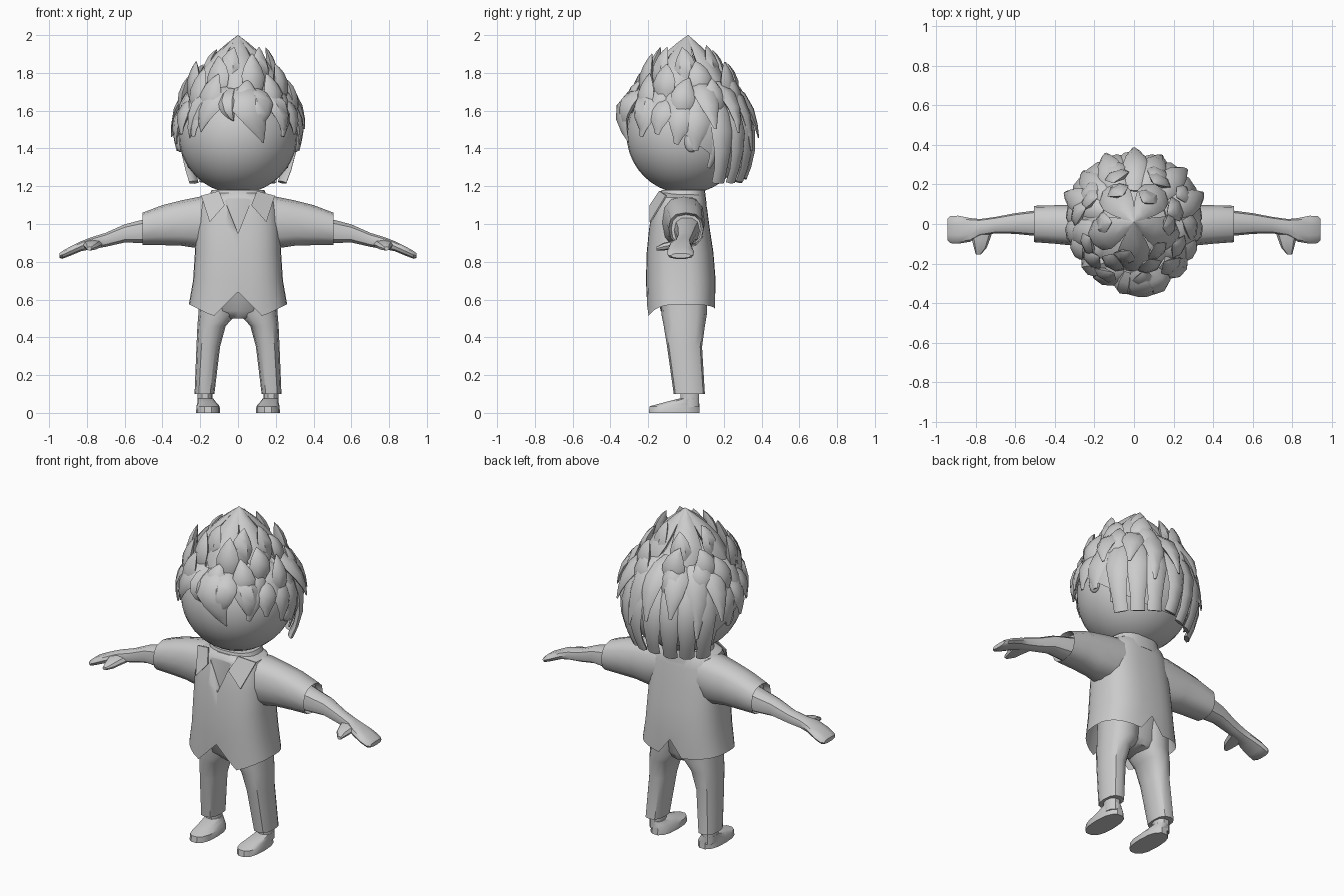
import bpy, bmesh, math, random
from math import sin, cos, pi, radians
from mathutils import Vector

random.seed(4)
if "Cube" in bpy.data.objects:
    bpy.data.objects.remove(bpy.data.objects["Cube"])

grey = bpy.data.materials.new("plain grey")
grey.use_nodes = True
grey.diffuse_color = (0.6, 0.6, 0.6, 1)
grey.node_tree.nodes["Principled BSDF"].inputs["Base Color"].default_value = (0.6, 0.6, 0.6, 1)

HEAD = Vector((0, 0, 1.475))


def finish(bm, name, angle=40):
    bmesh.ops.recalc_face_normals(bm, faces=bm.faces)
    mesh = bpy.data.meshes.new(name)
    bm.to_mesh(mesh)
    bm.free()
    ob = bpy.data.objects.new(name, mesh)
    bpy.context.collection.objects.link(ob)
    mesh.materials.append(grey)
    bpy.ops.object.select_all(action='DESELECT')
    ob.select_set(True)
    bpy.context.view_layer.objects.active = ob
    bpy.ops.object.shade_smooth_by_angle(angle=radians(angle))
    return ob


def skin_rings(bm, rings):
    """Join rings of points into a closed tube."""
    loops = [[bm.verts.new(p) for p in ring] for ring in rings]
    n = len(loops[0])
    for a, b in zip(loops, loops[1:]):
        for i in range(n):
            j = (i + 1) % n
            bm.faces.new((a[i], a[j], b[j], b[i]))
    for ring in (loops[0], loops[-1]):
        mid = bm.verts.new(sum((v.co for v in ring), Vector()) / n)
        for i in range(n):
            bm.faces.new((ring[i], ring[(i + 1) % n], mid))


def loft(name, axis, sections, sides=12, power=0.8, shape=None, angle=40):
    """Sections are (position, u low, u high, v low, v high) across the axis."""
    def place(s, u, v):
        return Vector({'x': (s, u, v), 'y': (u, s, v), 'z': (u, v, s)}[axis])
    rings = []
    for s, u0, u1, v0, v1 in sections:
        ring = []
        for i in range(sides):
            a = 2 * pi * i / sides
            c, d = (math.copysign(abs(f) ** power, f) for f in (cos(a), sin(a)))
            ring.append(place(s, (u0 + u1) / 2 + c * (u1 - u0) / 2, (v0 + v1) / 2 + d * (v1 - v0) / 2))
        rings.append(ring)
    if shape:
        shape(rings)
    bm = bmesh.new()
    skin_rings(bm, rings)
    return finish(bm, name, angle)


def plate(name, points, push, thick=0.008):
    """Flat polygon thickened along push."""
    bm = bmesh.new()
    n = len(points)
    a = [bm.verts.new(p) for p in points]
    b = [bm.verts.new(Vector(p) + Vector(push) * thick) for p in points]
    bm.faces.new(a)
    bm.faces.new(b)
    for i in range(n):
        bm.faces.new((a[i], a[(i + 1) % n], b[(i + 1) % n], b[i]))
    return finish(bm, name, 20)


def ball(name, radius, centre, scale=(1, 1, 1), cut=None):
    bm = bmesh.new()
    bmesh.ops.create_uvsphere(bm, u_segments=32, v_segments=20, radius=radius)
    bmesh.ops.scale(bm, vec=scale, verts=bm.verts)
    bmesh.ops.translate(bm, vec=centre, verts=bm.verts)
    if cut:
        bmesh.ops.bisect_plane(bm, geom=bm.verts[:] + bm.edges[:] + bm.faces[:],
                               plane_co=cut[0], plane_no=cut[1], clear_inner=True)
    return finish(bm, name)


def polar(az, el, r):
    """Point round the head; azimuth 0 is the front, 90 the model's left."""
    a, e = radians(az), radians(el)
    return HEAD + Vector((sin(a) * cos(e), -cos(a) * cos(e), sin(e))) * r


def lock(bm, root, mid, tip, width, thick, upright=False, end=.02):
    """Leaf of hair along a curve through three control points."""
    out = mid - HEAD
    if upright:
        out = Vector((out.x, out.y, 0))
    rings = []
    for t, w in ((0, .55), (.2, .92), (.42, 1), (.65, .75), (.85, .38), (1, .02)):
        w = max(w, end)
        p = root * (1 - t) ** 2 + mid * 2 * t * (1 - t) + tip * t * t
        tan = ((mid - root) * (1 - t) + (tip - mid) * t).normalized()
        side = tan.cross(out).normalized()
        nor = side.cross(tan)
        rings.append([p + side * cos(k * pi / 3) * width * w + nor * sin(k * pi / 3) * thick * w
                      for k in range(6)])
    skin_rings(bm, rings)


# Head, ears and neck
ball("head", 0.315, HEAD)
for s, side in ((1, "left"), (-1, "right")):
    ball(side + "_ear", 0.05, (s * 0.305, 0.03, 1.44), (0.5, 0.8, 1.2))
loft("neck", 'z', [(1.05, -.09, .09, -.11, .07), (1.22, -.09, .09, -.1, .08)])

# Hair cap, lower at the back
ball("hair_cap", 0.332, HEAD, cut=((0, 0, 1.47), (0, 0.78, 1)))

# Long blunt locks down the back, with shorter ones over them
bm = bmesh.new()
for k in range(7):
    az = 126 + k * 18
    lock(bm, polar(az, 36, .33), polar(az + random.uniform(-4, 4), -3, .405),
         polar(az, -40 + random.uniform(-2, 4), .385), .068, .028, end=.6)
for k in range(7):
    az = 114 + k * 22
    lock(bm, polar(az, 60, .33), polar(az + random.uniform(-8, 8), 32, .41),
         polar(az, -4 + random.uniform(-14, 10), .385), .068, .03, end=.12)
finish(bm, "back_locks")

# Side locks over the temples
bm = bmesh.new()
for s in (1, -1):
    for az, e0, e1, w in ((50, 36, -2, .06), (68, 34, 0, .065), (86, 30, -9, .065), (104, 30, -15, .07),
                          (120, 30, -32, .06), (58, 55, 20, .06), (82, 54, 14, .07), (106, 54, 4, .065)):
        j = random.uniform(-6, 6)
        lock(bm, polar(s * az, e0, .32), polar(s * az + j, (e0 + e1) / 2, .352),
             polar(s * (az - 5), e1, .335), w, .026, end=.2)
finish(bm, "side_locks")

# Fringe: the big central tuft and sweeping locks
bm = bmesh.new()
for a0, e0, a1, e1, a2, e2, r, w in (
        (-2, 44, 10, 24, 24, -8, .44, .095), (20, 44, 24, 24, 16, 2, .43, .07),
        (-8, 44, -12, 22, -4, 12, .40, .055), (-12, 44, -32, 28, -36, 2, .38, .075),
        (-32, 44, -46, 24, -50, -4, .37, .065), (35, 44, 46, 22, 46, 0, .38, .07)):
    lock(bm, polar(a0, e0, .33), polar(a1, e1, r), polar(a2, e2, .335), w, .035)
finish(bm, "fringe")

# Upright spikes in rings over the crown
bm = bmesh.new()
for count, start, e0, em, rm, e1, r1, w in ((10, 14, 22, 38, .375, 52, .405, .065),
                                            (8, 22, 38, 52, .40, 62, .455, .065),
                                            (6, 35, 54, 65, .42, 73, .49, .06)):
    for k in range(count):
        az = start + 360 * k / count + random.uniform(-9, 9)
        rise = random.uniform(-4, 4)
        lock(bm, polar(az, e0 + rise, .32), polar(az, em + rise, rm),
             polar(az + random.uniform(-9, 9), e1 + rise, r1 + random.uniform(-.03, .025)), w, .03, True)
# Broad leaves meeting at the peak
for k in range(5):
    lock(bm, polar(72 * k, 46, .32), polar(72 * k, 68, .39), Vector((0, .01, 2.0)), .085, .04, True)
finish(bm, "crown_spikes")


# Shirt body with pointed hem and a hollow underside
def hem(rings):
    for p in rings[1]:
        x = abs(p.x)
        if p.y < -0.02:
            p.z = .64 - x if x < .13 else .51 + (x - .13) * .5
        else:
            p.z = .65 - 2.0 * x if x < .05 else .55 + (x - .05) * .12


shirt = loft("shirt", 'z', [
    (.72, -.22, .22, -.185, .13),
    (.56, -.26, .26, -.208, .155), (.7, -.238, .238, -.212, .157), (.85, -.228, .228, -.208, .145),
    (.98, -.222, .222, -.195, .125), (1.08, -.21, .21, -.18, .112), (1.14, -.185, .185, -.165, .1),
    (1.165, -.13, .13, -.14, .09)], sides=32, power=.75, shape=hem)

# Open neckline cut into the shirt
cutter = plate("neckline_cutter", [(-.1, -.3, 1.2), (.1, -.3, 1.2), (0, -.3, .95)], (0, 1, 0), .135)
cutter.hide_render = True
mod = shirt.modifiers.new("neckline", 'BOOLEAN')
mod.operation, mod.object, mod.solver = 'DIFFERENCE', cutter, 'EXACT'
bpy.context.view_layer.objects.active = shirt
bpy.ops.object.modifier_apply(modifier="neckline")
bpy.data.objects.remove(cutter)

# Collar band
loft("collar_band", 'z', [(1.1, -.17, .17, -.15, .11), (1.18, -.14, .14, -.13, .1)], sides=24)

# Hips
loft("hips", 'z', [(.5, -.06, .06, -.1, .08), (.54, -.18, .18, -.135, .1), (.74, -.2, .2, -.165, .115)])

for s, side in ((1, "left_"), (-1, "right_")):
    def span(x0, x1):
        return (min(s * x0, s * x1), max(s * x0, s * x1))

    # Collar flap
    plate(side + "collar", [(s * .195, -.1, 1.15), (s * .15, -.185, 1.01), (s * .07, -.185, 1.1),
                            (s * .1, -.135, 1.175)], (0, -1, 0))
    # Sleeve, arm, hand and thumb
    loft(side + "sleeve", 'x', [(s * x, *r) for x, *r in (
        (.1, -.13, .1, .9, 1.15), (.2, -.125, .1, .87, 1.145), (.3, -.11, .095, .885, 1.125),
        (.4, -.1, .095, .888, 1.1), (.505, -.092, .092, .89, 1.06), (.47, -.078, .08, .895, 1.05))], angle=50)
    loft(side + "arm", 'x', [(s * x, *r) for x, *r in (
        (.45, -.065, .075, .895, 1.04), (.6, -.05, .055, .9, 1.0), (.7, -.047, .036, .878, .955),
        (.78, -.06, .025, .865, .93), (.83, -.09, .03, .855, .91), (.89, -.1, .042, .83, .88),
        (.93, -.097, .04, .815, .858), (.945, -.08, .025, .82, .845))], sides=10)
    loft(side + "thumb", 'y', [(y, *span(a, b), c, d) for y, a, b, c, d in (
        (-.02, .71, .82, .87, .92), (-.08, .73, .82, .865, .91), (-.12, .745, .81, .86, .9),
        (-.155, .775, .8, .86, .88))], sides=8)
    # Trouser leg
    loft(side + "trouser_leg", 'z', [(z, *span(a, b), c, d) for z, a, b, c, d in (
        (.1, .125, .23, -.065, .1), (.35, .095, .22, -.1, .085), (.46, .065, .215, -.118, .1),
        (.52, .01, .21, -.13, .11), (.7, .0, .2, -.14, .115))])
    # Ankle and shoe
    loft(side + "ankle", 'z', [(z, *span(.135, .215), -.03, .07) for z in (.03, .13)], sides=10)
    loft(side + "shoe", 'z', [(z, *span(a, b), c, d) for z, a, b, c, d in (
        (0, .095, .222, -.2, .075), (.035, .097, .22, -.195, .073), (.055, .115, .215, -.12, .072),
        (.075, .13, .215, -.04, .07))], sides=14)
